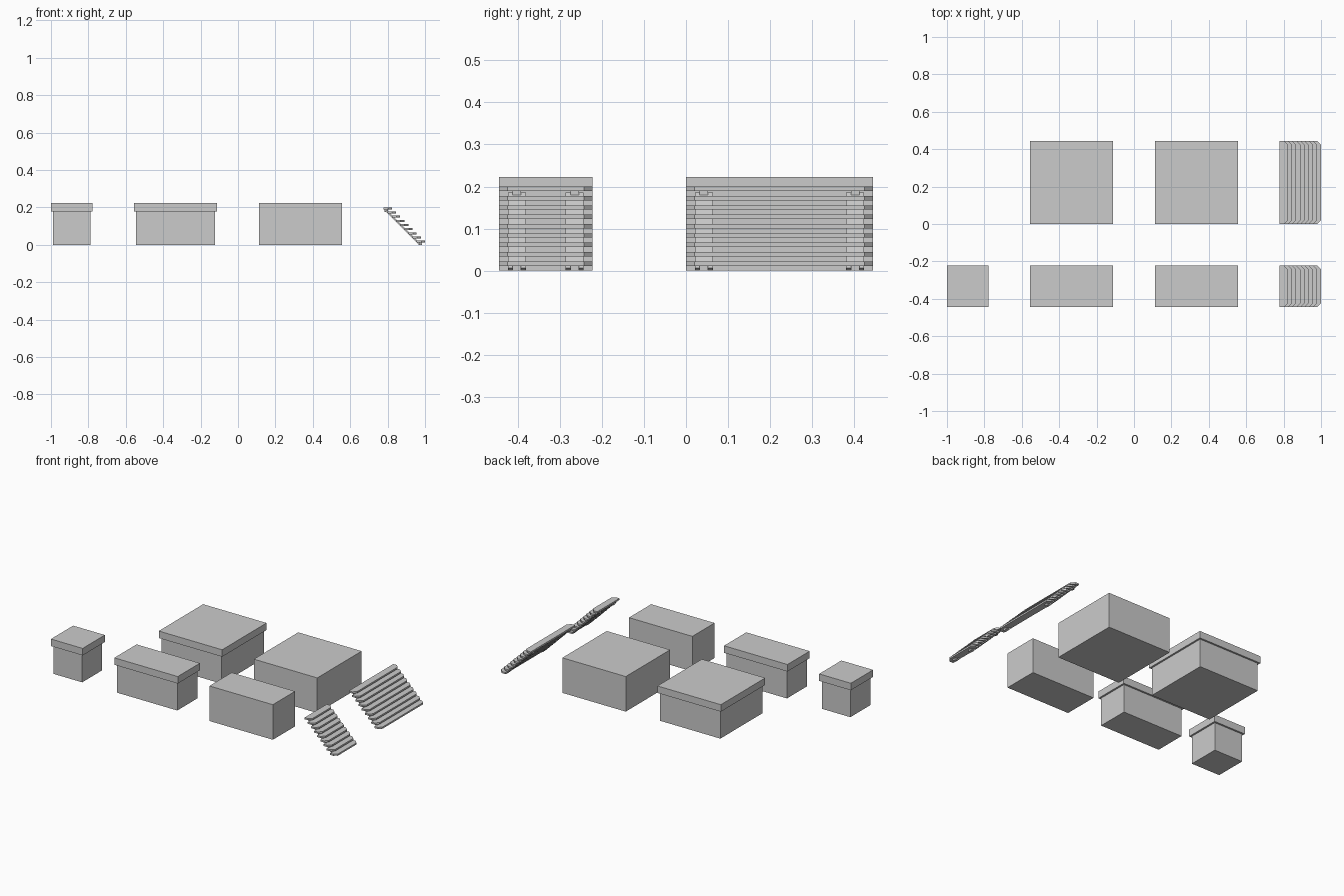
import bpy, bmesh

if "Cube" in bpy.data.objects:
    bpy.data.objects.remove(bpy.data.objects["Cube"])

U = 2 / 9          # module size
S = U / 10         # stair rise and run


def make_object(name, bm):
    bmesh.ops.recalc_face_normals(bm, faces=bm.faces)
    mesh = bpy.data.meshes.new(name)
    bm.to_mesh(mesh)
    bm.free()
    ob = bpy.data.objects.new(name, mesh)
    bpy.context.collection.objects.link(ob)
    return ob


def prism(bm, points, direction):
    """Extrude a closed polygon of 3D points along a vector."""
    face = bm.faces.new([bm.verts.new(p) for p in points])
    new = bmesh.ops.extrude_face_region(bm, geom=[face])["geom"]
    verts = [v for v in new if isinstance(v, bmesh.types.BMVert)]
    bmesh.ops.translate(bm, verts=verts, vec=direction)


def box(bm, x0, x1, y0, y1, z0, z1):
    prism(bm, [(x0, y0, z0), (x1, y0, z0), (x1, y1, z0), (x0, y1, z0)],
          (0, 0, z1 - z0))


def block(name, x0, x1, y0, y1, z0=0, z1=U):
    bm = bmesh.new()
    box(bm, x0, x1, y0, y1, z0, z1)
    make_object(name, bm)


def capped_block(name, x0, x1, y0, y1):
    i = U / 20
    block(name + "_body", x0 + i, x1 - i, y0 + i, y1 - i, 0, 0.8 * U)
    block(name + "_cap", x0, x1, y0, y1, 0.8 * U, U)


def stairs(name, x0, y0, y1):
    # treads with clipped front corners
    bm = bmesh.new()
    c = 0.02
    t = 0.0105
    for i in range(9):
        a, b = x0 + i * S, x0 + (i + 2) * S
        z = (9 - i) * S - t
        prism(bm, [(a, y0, z), (b - c, y0, z), (b, y0 + c, z),
                   (b, y1 - c, z), (b - c, y1, z), (a, y1, z)], (0, 0, t))
    make_object(name + "_treads", bm)

    # sloping stringers with end brackets
    bm = bmesh.new()
    for s0, s1 in ((y0 + 0.021, y0 + 0.064), (y1 - 0.064, y1 - 0.021)):
        prism(bm, [(x0 + 0.008, s0, 0.181), (x0 + 0.018, s0, 0.186),
                   (x0 + 0.198, s0, 0.006), (x0 + 0.188, s0, 0.001)],
              (0, s1 - s0, 0))
        m = (s0 + s1) / 2
        box(bm, x0 + 0.006, x0 + 0.024, m - 0.01, m + 0.01, 0.174, 0.19)
        box(bm, x0 + 0.188, x0 + 0.206, m - 0.01, m + 0.01, 0, 0.012)
    make_object(name + "_stringers", bm)


# capped blocks in three sizes
capped_block("small_capped_block", -4.5 * U, -3.5 * U, -2 * U, -U)
capped_block("medium_capped_block", -2.5 * U, -0.5 * U, -2 * U, -U)
capped_block("large_capped_block", -2.5 * U, -0.5 * U, 0, 2 * U)

# plain blocks
block("medium_plain_block", 0.5 * U, 2.5 * U, -2 * U, -U)
block("large_plain_block", 0.5 * U, 2.5 * U, 0, 2 * U)

# narrow and wide stairs
stairs("narrow_stairs", 3.5 * U, -2 * U, -U)
stairs("wide_stairs", 3.5 * U, 0, 2 * U)
